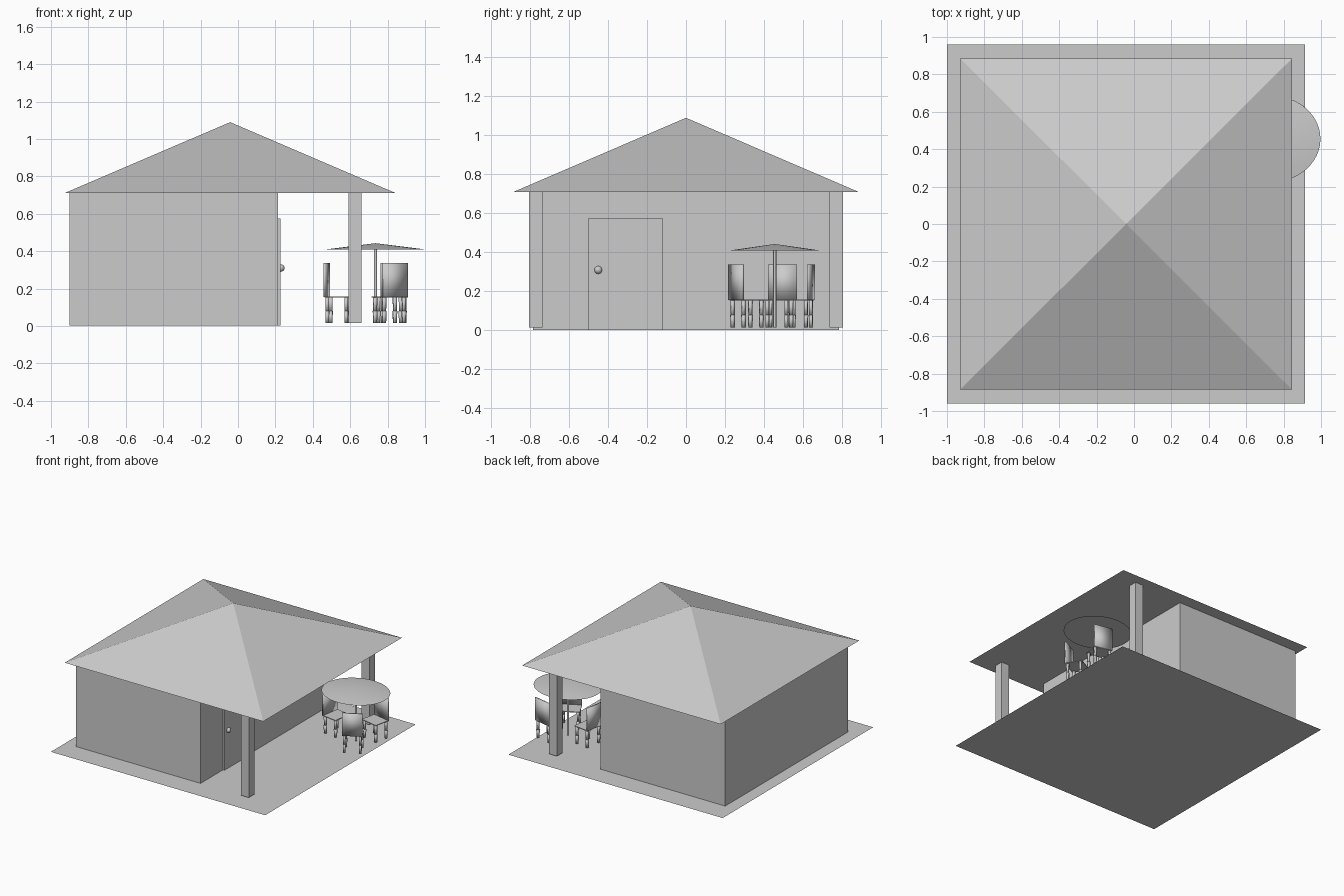
import bpy, bmesh
from math import radians, cos, sin
from mathutils import Matrix, Vector

if "Cube" in bpy.data.objects:
    bpy.data.objects.remove(bpy.data.objects["Cube"])


def add_object(name, bm, smooth=False):
    mesh = bpy.data.meshes.new(name)
    bmesh.ops.recalc_face_normals(bm, faces=bm.faces)
    for f in bm.faces:
        f.smooth = smooth
    bm.to_mesh(mesh)
    bm.free()
    ob = bpy.data.objects.new(name, mesh)
    bpy.context.collection.objects.link(ob)
    return ob


def box(name, lo, hi, smooth=False, taper=1.0):
    """Box between two corners; taper scales the bottom end."""
    bm = bmesh.new()
    lo, hi = Vector(lo), Vector(hi)
    bmesh.ops.create_cube(bm, size=1)
    for v in bm.verts:
        if v.co.z < 0:
            v.co.x *= taper
            v.co.y *= taper
        v.co = (lo + hi) / 2 + v.co * (hi - lo)
    return add_object(name, bm, smooth)


def cone(name, loc, r1, r2, height, sides, turn=0, scale=(1, 1, 1)):
    """Cone or cylinder standing on loc."""
    bm = bmesh.new()
    m = (Matrix.Translation(loc) @ Matrix.Diagonal((*scale, 1))
         @ Matrix.Rotation(turn, 4, 'Z') @ Matrix.Translation((0, 0, height / 2)))
    bmesh.ops.create_cone(bm, cap_ends=True, segments=sides, radius1=r1,
                          radius2=r2, depth=height, matrix=m)
    return add_object(name, bm)


def smooth_edges(ob):
    bpy.ops.object.select_all(action='DESELECT')
    ob.select_set(True)
    bpy.context.view_layer.objects.active = ob
    bpy.ops.object.shade_smooth_by_angle(angle=radians(30))


# Ground sheet
bm = bmesh.new()
bmesh.ops.create_grid(bm, x_segments=1, y_segments=1, size=1,
                      matrix=Matrix.Translation((-0.0425, 0, 0)) @ Matrix.Diagonal((0.9575, 0.96, 1, 1)))
add_object("ground_sheet", bm)

# House body, hipped roof and porch posts
box("house_walls", (-0.9, -0.785, 0.003), (0.215, 0.785, 0.71))
cone("roof", (-0.042, 0, 0.71), 2 ** 0.5, 0, 0.38, 4, radians(45), (0.887, 0.885, 1))
for side in (-1, 1):
    box("porch_post", (0.59, side * 0.77 - 0.035, 0.015), (0.66, side * 0.77 + 0.035, 0.71))

# Door with round knob
box("door", (0.21, -0.5, 0.003), (0.228, -0.12, 0.575))
bm = bmesh.new()
bmesh.ops.create_uvsphere(bm, u_segments=24, v_segments=12, radius=0.02,
                          matrix=Matrix.Translation((0.229, -0.45, 0.31)))
add_object("door_knob", bm, True)

# Parasol, slightly oval
smooth_edges(cone("parasol_canopy", (0.735, 0.455, 0.41), 1, 0, 0.033, 48, 0, (0.262, 0.231, 1)))
smooth_edges(cone("parasol_pole", (0.735, 0.455, 0.015), 0.008, 0.008, 0.415, 16))


# Chair built with its back at the origin, outward side towards +x
def chair(x, y, outward):
    parts = [box("chair_back", (-0.005, -0.075, 0.155), (0.006, 0.075, 0.338), True),
             box("chair_seat", (-0.128, -0.075, 0.153), (0, 0.075, 0.159))]
    for lx in (-0.115, -0.012):
        for ly in (-0.06, 0.06):
            parts.append(box("chair_leg_upper", (lx - 0.009, ly - 0.009, 0.075),
                             (lx + 0.009, ly + 0.009, 0.155), True, 0.9))
            parts.append(box("chair_leg_foot", (lx - 0.0095, ly - 0.0095, 0.015),
                             (lx + 0.0095, ly + 0.0095, 0.08), True, 0.85))
    place = Matrix.Translation((x, y, 0)) @ Matrix.Rotation(radians(outward), 4, 'Z')
    for p in parts:
        p.data.transform(place)


# Three chairs around the parasol
chair(0.475, 0.495, 171)
chair(0.84, 0.257, -62)
chair(0.835, 0.64, 78)
